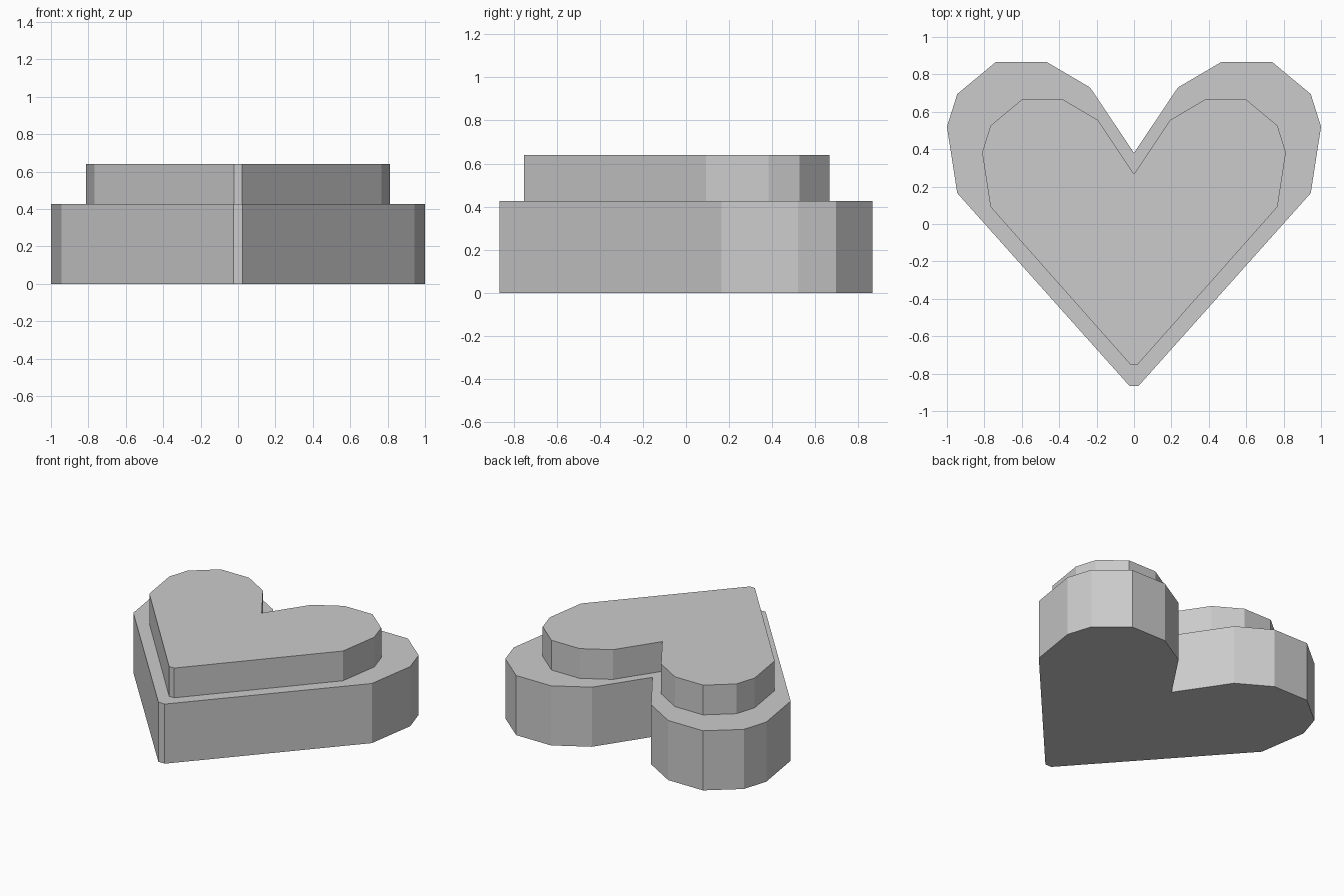
import bpy
import bmesh

if "Cube" in bpy.data.objects:
    bpy.data.objects.remove(bpy.data.objects["Cube"])

# Right half of the heart outline, bottom tip round to the lobe
HALF = [(0.025, -0.865), (0.945, 0.165), (1.0, 0.52), (0.945, 0.695),
        (0.74, 0.865), (0.465, 0.865), (0.235, 0.73)]
NOTCH = (0.0, 0.38)
OUTLINE = HALF + [NOTCH] + [(-x, y) for x, y in reversed(HALF)]


def heart_tier(name, z0, z1, scale=(1.0, 1.0), shift_y=0.0):
    """Extrude the mirrored heart outline into a solid slab."""
    bm = bmesh.new()
    verts = [bm.verts.new((x * scale[0], y * scale[1] + shift_y, z0))
             for x, y in OUTLINE]
    base = bm.faces.new(verts)
    top = bmesh.ops.extrude_face_region(bm, geom=[base], use_keep_orig=True)
    moved = [g for g in top["geom"] if isinstance(g, bmesh.types.BMVert)]
    bmesh.ops.translate(bm, verts=moved, vec=(0, 0, z1 - z0))
    bmesh.ops.recalc_face_normals(bm, faces=bm.faces)
    mesh = bpy.data.meshes.new(name)
    bm.to_mesh(mesh)
    bm.free()
    obj = bpy.data.objects.new(name, mesh)
    bpy.context.collection.objects.link(obj)
    return obj


# Wide lower tier
heart_tier("lower_heart_tier", 0.0, 0.427)

# Smaller upper tier, set slightly toward the tip
heart_tier("upper_heart_tier", 0.427, 0.64, scale=(0.812, 0.818), shift_y=-0.043)
